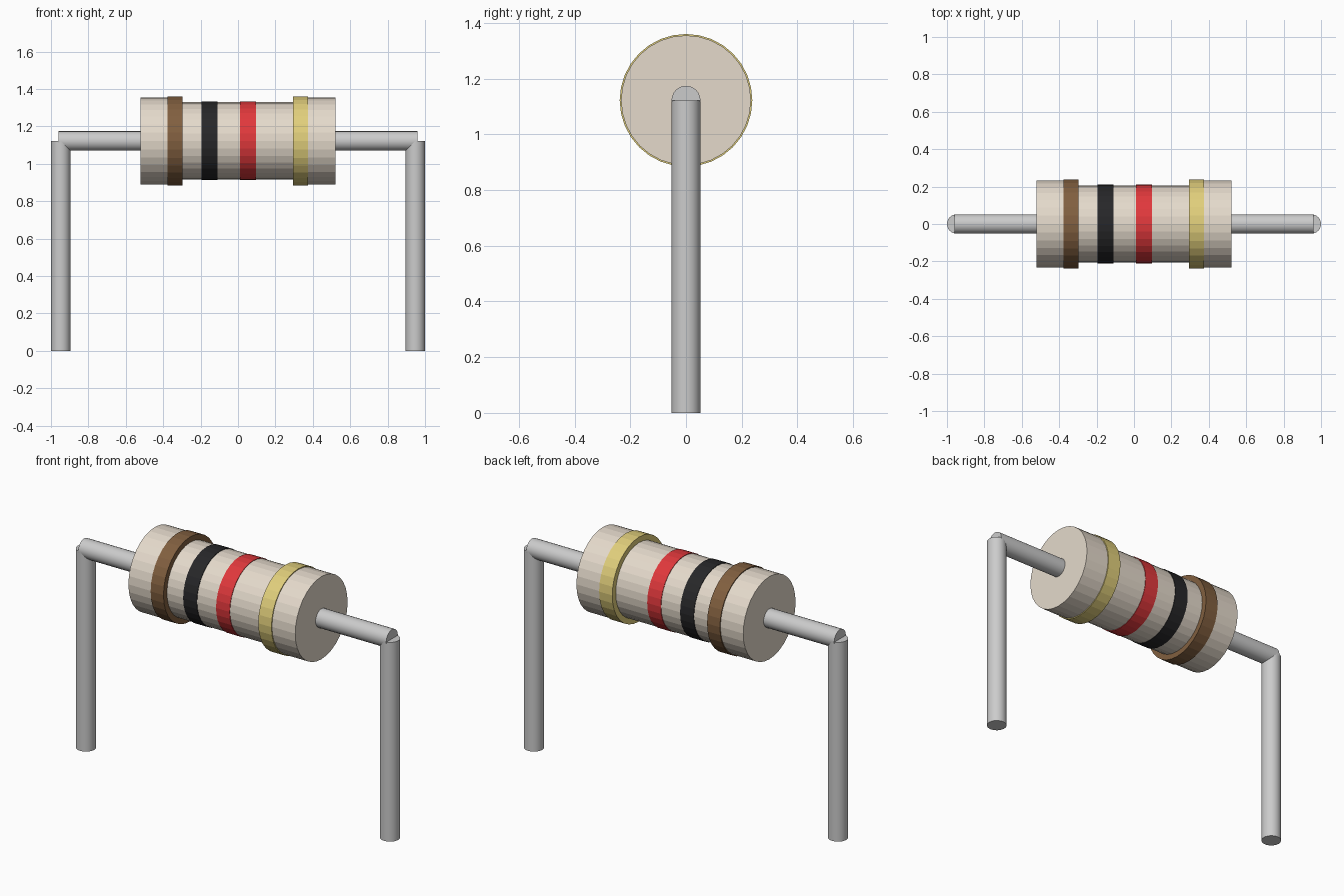
import bpy
import math

if "Cube" in bpy.data.objects:
    bpy.data.objects.remove(bpy.data.objects["Cube"])

AXIS_Z = 1.122


def material(name, rgb):
    m = bpy.data.materials.new(name)
    m.diffuse_color = (*rgb, 1)
    m.use_nodes = True
    m.node_tree.nodes["Principled BSDF"].inputs["Base Color"].default_value = m.diffuse_color
    return m


BEIGE = material("beige", (0.78, 0.70, 0.60))
BROWN = material("brown", (0.22, 0.115, 0.05))
BLACK = material("black", (0.02, 0.02, 0.022))
RED = material("red", (0.75, 0.04, 0.045))
GOLD = material("gold", (0.75, 0.62, 0.20))
METAL = material("metal", (0.68, 0.68, 0.71))


def cylinder(name, radius, length, location, mat, along_x=True, sides=32):
    bpy.ops.mesh.primitive_cylinder_add(
        vertices=sides, radius=radius, depth=length, location=location,
        rotation=(0, math.pi / 2 if along_x else 0, 0))
    ob = bpy.context.object
    ob.name = name
    ob.data.materials.append(mat)
    return ob


def along_axis(name, radius, x0, x1, mat, sides=32):
    return cylinder(name, radius, x1 - x0, ((x0 + x1) / 2, 0, AXIS_Z), mat, sides=sides)


# Ceramic body
along_axis("body_core", 0.207, -0.40, 0.40, BEIGE)

# Colour bands
along_axis("brown_band", 0.238, -0.378, -0.298, BROWN)
along_axis("black_band", 0.21, -0.195, -0.11, BLACK)
along_axis("red_band", 0.21, 0.01, 0.095, RED)
along_axis("gold_band", 0.238, 0.293, 0.375, GOLD)

# End caps, lead wires and bent-down legs on both sides
for side, s in (("left", -1), ("right", 1)):
    along_axis(f"{side}_end_cap", 0.233, *sorted((s * 0.31, s * 0.52)), BEIGE)
    lead = along_axis(f"{side}_lead", 0.052, *sorted((s * 0.48, s * 0.96)), METAL, sides=24)
    leg = cylinder(f"{side}_leg", 0.052, AXIS_Z, (s * 0.948, 0, AXIS_Z / 2),
                   METAL, along_x=False, sides=24)
    for wire in (lead, leg):
        bpy.ops.object.select_all(action="DESELECT")
        wire.select_set(True)
        bpy.context.view_layer.objects.active = wire
        bpy.ops.object.shade_smooth_by_angle(angle=math.radians(30))
